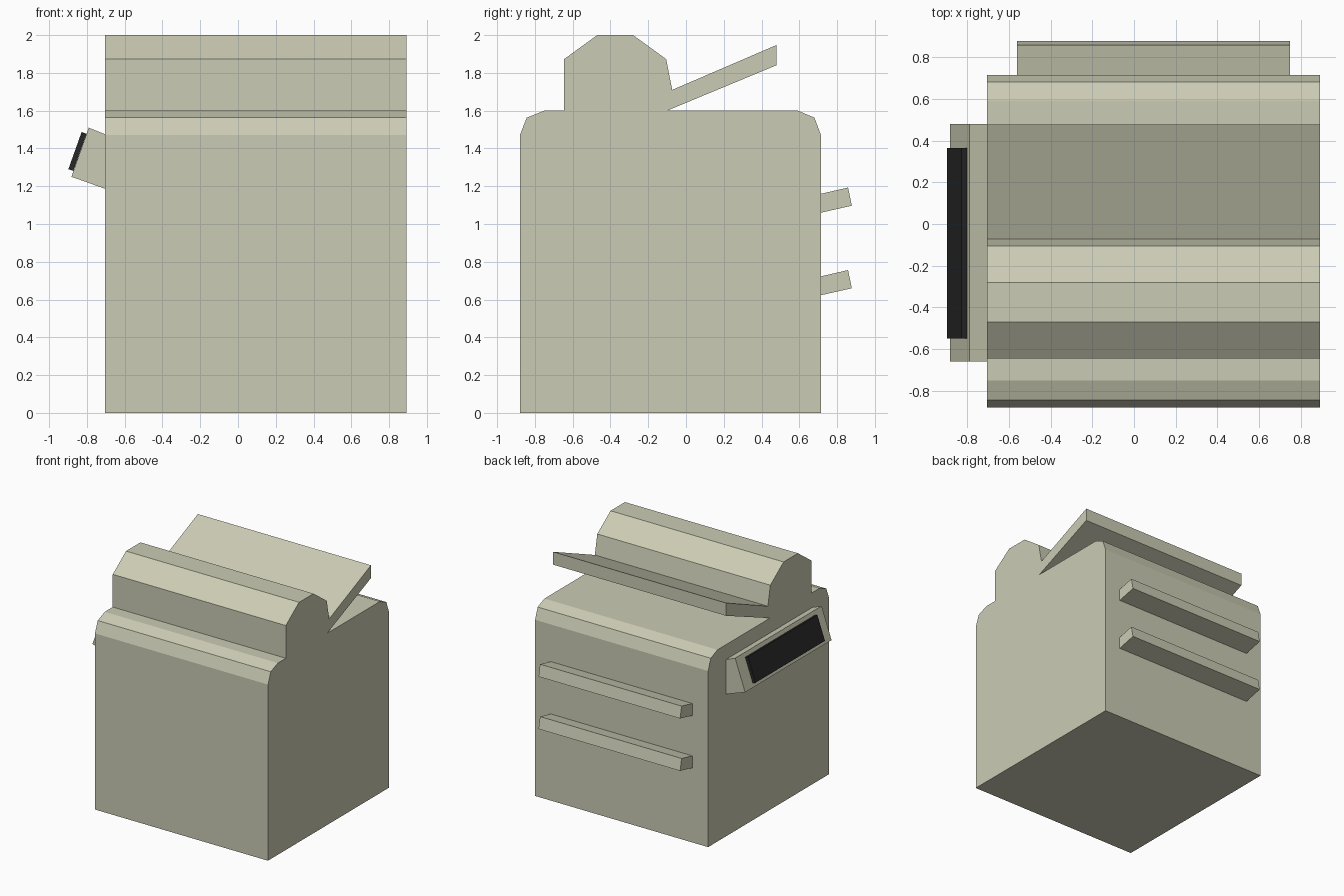
import bpy, bmesh
from mathutils import Vector

if "Cube" in bpy.data.objects:
    bpy.data.objects.remove(bpy.data.objects["Cube"])


def material(name, rgb):
    m = bpy.data.materials.new(name)
    m.diffuse_color = (*rgb, 1)
    m.use_nodes = True
    m.node_tree.nodes["Principled BSDF"].inputs["Base Color"].default_value = m.diffuse_color
    return m


BEIGE = material("beige_plastic", (0.60, 0.60, 0.46))
BLACK = material("dark_glass", (0.02, 0.02, 0.02))


def extrude(name, profile, axis, start, end, mat):
    """Sweep a closed profile along x (profile is y,z) or along y (profile is x,z)."""
    place = (lambda a, b: (start, a, b)) if axis == "x" else (lambda a, b: (a, start, b))
    bm = bmesh.new()
    face = bm.faces.new([bm.verts.new(place(*p)) for p in profile])
    new = bmesh.ops.extrude_face_region(bm, geom=[face])["geom"]
    step = Vector((end - start, 0, 0) if axis == "x" else (0, end - start, 0))
    bmesh.ops.translate(bm, vec=step, verts=[v for v in new if isinstance(v, bmesh.types.BMVert)])
    bmesh.ops.recalc_face_normals(bm, faces=bm.faces)
    mesh = bpy.data.meshes.new(name)
    bm.to_mesh(mesh)
    bm.free()
    mesh.materials.append(mat)
    ob = bpy.data.objects.new(name, mesh)
    bpy.context.collection.objects.link(ob)
    return ob


LEFT, RIGHT = -0.705, 0.893

# Main cabinet with chamfered top edges
extrude("cabinet", [(-0.88, 0), (0.715, 0), (0.715, 1.47), (0.68, 1.563), (0.592, 1.6),
                    (-0.75, 1.6), (-0.843, 1.563), (-0.88, 1.47)], "x", LEFT, RIGHT, BEIGE)

# Raised head with the sloping paper tray behind it
extrude("head_and_tray", [(-0.645, 1.6), (-0.10, 1.6), (0.478, 1.84), (0.478, 1.947),
                          (-0.073, 1.71), (-0.105, 1.873), (-0.28, 2.0), (-0.47, 2.0),
                          (-0.645, 1.873)], "x", LEFT, RIGHT, BEIGE)

# Two tilted output trays on the back
for name, z in (("upper_rear_tray", 1.06), ("lower_rear_tray", 0.623)):
    extrude(name, [(0.715, z), (0.878, z + 0.037), (0.858, z + 0.133), (0.715, z + 0.1)],
            "x", -0.56, 0.747, BEIGE)

# Tilted control panel on the left side and its dark screen
extrude("control_panel", [(LEFT, 1.187), (-0.882, 1.25), (-0.79, 1.51), (LEFT, 1.476)],
        "y", -0.66, 0.48, BEIGE)
extrude("screen", [(-0.872, 1.281), (-0.898, 1.29), (-0.828, 1.487), (-0.802, 1.478)],
        "y", -0.55, 0.365, BLACK)
